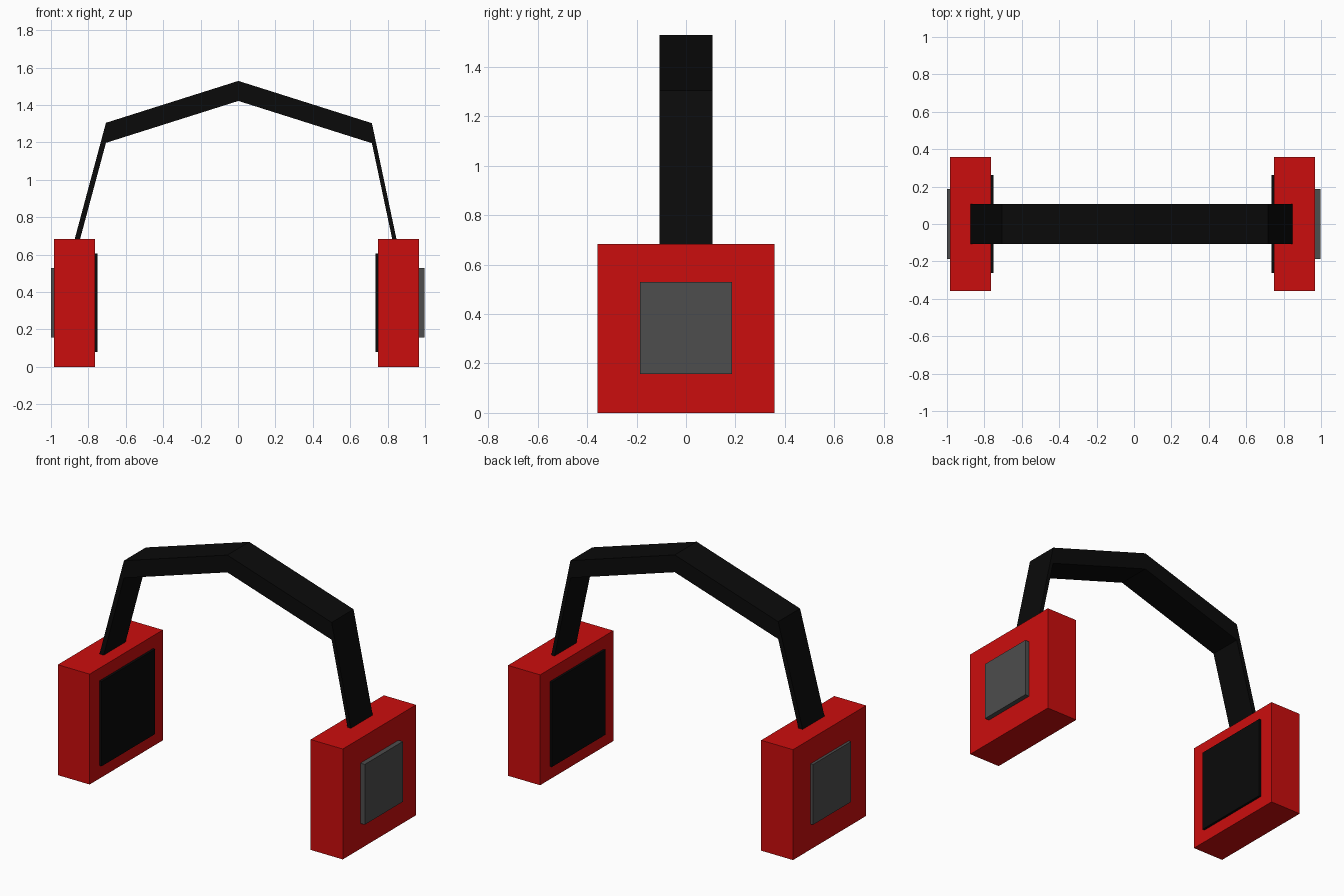
import bpy
import bmesh

if "Cube" in bpy.data.objects:
    bpy.data.objects.remove(bpy.data.objects["Cube"])


def material(name, rgb):
    m = bpy.data.materials.new(name)
    m.diffuse_color = (*rgb, 1)
    m.use_nodes = True
    m.node_tree.nodes["Principled BSDF"].inputs["Base Color"].default_value = m.diffuse_color
    return m


RED = material("red", (0.6, 0.004, 0.004))
BLACK = material("black", (0.003, 0.003, 0.003))
GREY = material("dark_grey", (0.075, 0.075, 0.075))


def finish(name, bm, mat):
    bmesh.ops.recalc_face_normals(bm, faces=bm.faces)
    me = bpy.data.meshes.new(name)
    bm.to_mesh(me)
    bm.free()
    me.materials.append(mat)
    ob = bpy.data.objects.new(name, me)
    bpy.context.collection.objects.link(ob)
    return ob


def box(name, x, half_y, z, mat):
    """Box from x range, symmetric depth and z range."""
    bm = bmesh.new()
    bmesh.ops.create_cube(bm, size=1)
    for v in bm.verts:
        v.co.x = x[v.co.x > 0]
        v.co.y *= 2 * half_y
        v.co.z = z[v.co.z > 0]
    return finish(name, bm, mat)


# Ear cups: shell, inner cushion, outer plate (inner to outer distances per side)
for side, s, pad, inner, outer, plate in (
        ("left", -1, 0.75, 0.765, 0.983, 1.0),
        ("right", 1, 0.734, 0.748, 0.968, 0.998)):
    def span(a, b):
        return sorted((s * a, s * b))
    box(side + "_ear_cup", span(inner, outer), 0.358, (0, 0.683), RED)
    box(side + "_ear_cushion", span(pad, inner + 0.04), 0.262, (0.08, 0.605), BLACK)
    box(side + "_outer_plate", span(outer - 0.04, plate), 0.186, (0.157, 0.53), GREY)

# Headband: a bent strip, dropped straight down to give its thickness
path = [(-0.874, 0.68), (-0.706, 1.305), (0.002, 1.529), (0.716, 1.303), (0.848, 0.68)]
drop, half = 0.107, 0.107
bm = bmesh.new()
rings = [[bm.verts.new((x, y, z - d)) for y, d in
          ((-half, 0), (half, 0), (half, drop), (-half, drop))] for x, z in path]
for a, b in zip(rings, rings[1:]):
    for i in range(4):
        j = (i + 1) % 4
        bm.faces.new((a[i], a[j], b[j], b[i]))
bm.faces.new(rings[0])
bm.faces.new(rings[-1])
finish("headband", bm, BLACK)
